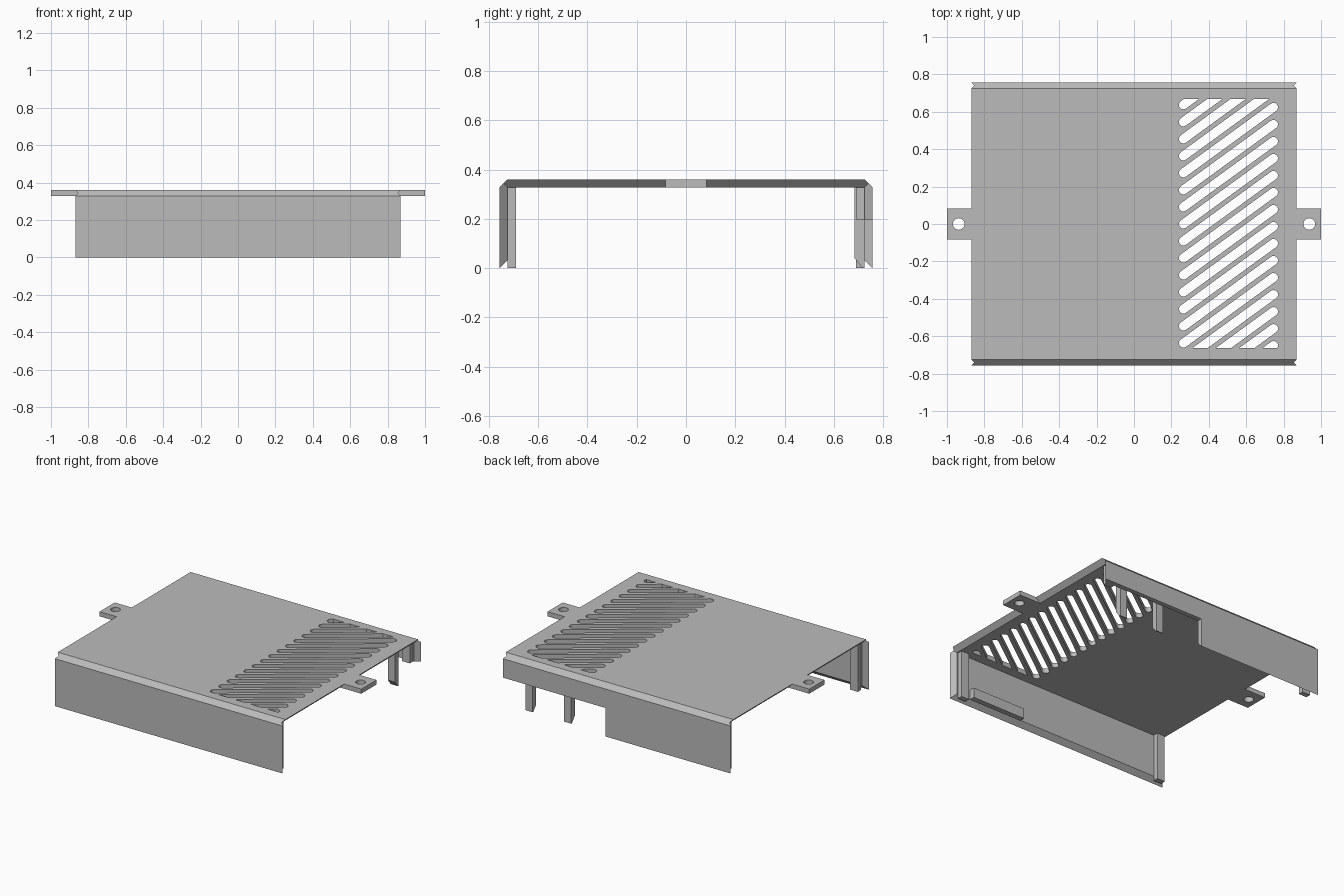
import bpy, bmesh, math
from mathutils import Vector

if "Cube" in bpy.data.objects:
    bpy.data.objects.remove(bpy.data.objects["Cube"])

W, D, H, T = 0.87, 0.757, 0.36, 0.032   # half width, half depth, height, sheet thickness

grey = bpy.data.materials.new("plain_grey")
grey.use_nodes = True
grey.diffuse_color = (0.5, 0.5, 0.5, 1)
grey.node_tree.nodes["Principled BSDF"].inputs["Base Color"].default_value = (0.5, 0.5, 0.5, 1)


def finish(name, bm):
    bmesh.ops.recalc_face_normals(bm, faces=bm.faces)
    mesh = bpy.data.meshes.new(name)
    bm.to_mesh(mesh)
    bm.free()
    mesh.materials.append(grey)
    obj = bpy.data.objects.new(name, mesh)
    bpy.context.collection.objects.link(obj)
    return obj


def hull(name, points):
    bm = bmesh.new()
    for p in points:
        bm.verts.new(p)
    bmesh.ops.convex_hull(bm, input=bm.verts)
    bmesh.ops.dissolve_limit(bm, angle_limit=0.01, verts=bm.verts, edges=bm.edges)
    return finish(name, bm)


def box(name, x0, x1, y0, y1, z0, z1):
    return hull(name, [(x, y, z) for x in (x0, x1) for y in (y0, y1) for z in (z0, z1)])


def cut(obj, cutter):
    cutter.hide_render = True
    mod = obj.modifiers.new("cut", 'BOOLEAN')
    mod.operation, mod.solver, mod.object = 'DIFFERENCE', 'EXACT', cutter
    bpy.context.view_layer.objects.active = obj
    bpy.ops.object.modifier_apply(modifier=mod.name)
    bpy.data.objects.remove(cutter)


# Top plate with mitred edges
top = hull("top_plate",
           [(sx * W, sy * (D - T), H) for sx in (-1, 1) for sy in (-1, 1)]
           + [(sx * (W - T), sy * D, H - T) for sx in (-1, 1) for sy in (-1, 1)])


# Diagonal vent slots, trimmed to a rectangular field
def vent_cutter():
    bm = bmesh.new()
    slope, pitch, r = math.atan(0.728), 0.091, 0.024
    along = Vector((math.cos(slope), math.sin(slope), 0))
    for k in range(19):
        left = Vector((0.264, 0.637 - pitch * k, 0.3))
        right = left + Vector((0.482, 4 * pitch - 0.013, 0))
        verts = []
        for centre, start in ((right, -math.pi / 2), (left, math.pi / 2)):
            for i in range(9):
                a = slope + start + math.pi * i / 8
                verts.append(bm.verts.new(centre + r * Vector((math.cos(a), math.sin(a), 0))))
        bm.faces.new(verts)
    for y, n in ((0.667, 1), (-0.662, -1)):
        bmesh.ops.bisect_plane(bm, geom=bm.verts[:] + bm.edges[:] + bm.faces[:],
                               plane_co=(0, y, 0), plane_no=(0, n, 0), clear_outer=True)
    result = bmesh.ops.extrude_face_region(bm, geom=bm.faces[:])
    bmesh.ops.translate(bm, vec=(0, 0, 0.1),
                        verts=[g for g in result["geom"] if isinstance(g, bmesh.types.BMVert)])
    return finish("vent_cutter", bm)


cut(top, vent_cutter())


# Front and back walls, mitred on every edge
def wall(name, s):
    return hull(name,
                [(sx * W, s * D, z) for sx in (-1, 1) for z in (0, H - T)]
                + [(sx * (W - T), s * (D - T), z) for sx in (-1, 1) for z in (T, H)])


wall("front_wall", -1)
back = wall("back_wall", 1)
cut(back, box("connector_opening", 0.085, 1, 0.6, 0.9, -0.1, 0.197))

# Side mounting tabs with screw holes
for side, s in (("left", 1), ("right", -1)):
    tab = box(side + "_tab", s * 0.835, s * 1.0, -0.083, 0.083, H - T, H)
    bm = bmesh.new()
    bmesh.ops.create_cone(bm, cap_ends=True, segments=32, radius1=0.031, radius2=0.031, depth=0.2)
    bmesh.ops.translate(bm, verts=bm.verts, vec=(s * 0.937, 0, H))
    cut(tab, finish("hole_cutter", bm))

# Corner ribs inside the walls
inner = D - T
for side, s in (("left", 1), ("right", -1)):
    box("front_rib_" + side, s * 0.77, s * 0.83, -inner, -0.69, 0, H - T)
    box("back_rib_" + side, s * 0.77, s * 0.83, 0.69, inner, 0.197 if s > 0 else 0, H - T)

# Low ledge on the front wall
box("front_ledge", 0.32, 0.73, -inner, -0.69, 0.03, 0.1)

# Hanging clips behind the opening, bevelled at the foot
for i, x in enumerate((0.665, 0.37)):
    hull("clip_%d" % (i + 1),
         [(cx, y, z) for cx in (x, x + 0.055)
          for y, z in ((0.685, H - T), (inner, H - T), (inner, 0), (0.717, 0), (0.685, 0.04))])
